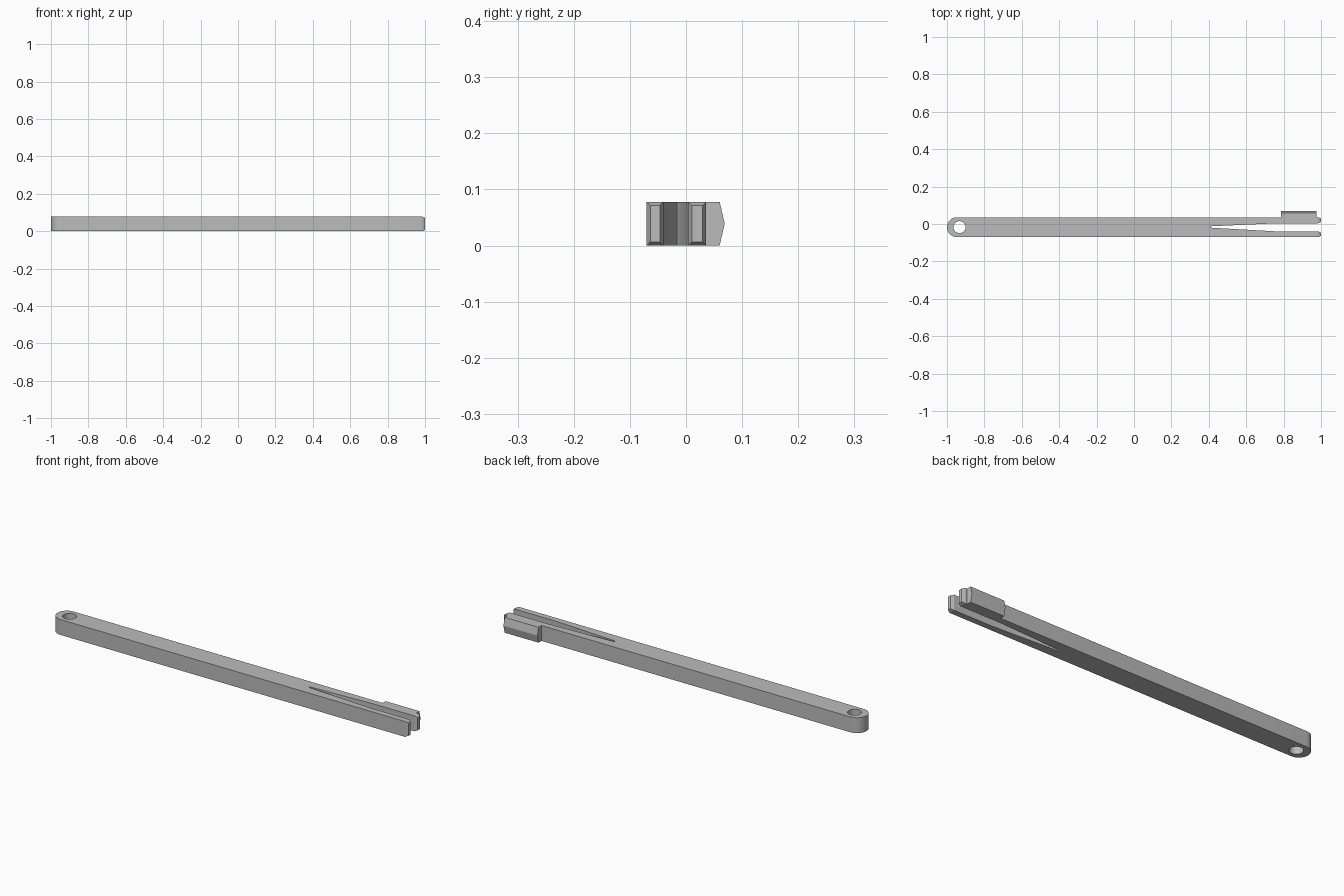
import bpy, bmesh
from math import cos, sin, pi
from mathutils import Matrix

old = bpy.data.objects.get("Cube")
if old:
    bpy.data.objects.remove(old, do_unlink=True)

HEIGHT = 0.078
FRONT, BACK = -0.07, 0.036
MID = (FRONT + BACK) / 2
RADIUS = (BACK - FRONT) / 2
TIP = 0.015        # length of the chamfered arm tips

grey = bpy.data.materials.new("plain grey")
grey.use_nodes = True
grey.diffuse_color = (0.5, 0.5, 0.5, 1)
grey.node_tree.nodes["Principled BSDF"].inputs["Base Color"].default_value = (0.5, 0.5, 0.5, 1)


def make_object(name, bm):
    bmesh.ops.recalc_face_normals(bm, faces=bm.faces)
    mesh = bpy.data.meshes.new(name)
    bm.to_mesh(mesh)
    bm.free()
    mesh.materials.append(grey)
    obj = bpy.data.objects.new(name, mesh)
    bpy.context.collection.objects.link(obj)
    return obj


def prism(points, direction):
    """Extrude a flat outline along a direction."""
    bm = bmesh.new()
    face = bm.faces.new([bm.verts.new(p) for p in points])
    result = bmesh.ops.extrude_face_region(bm, geom=[face], use_keep_orig=True)
    moved = [g for g in result["geom"] if isinstance(g, bmesh.types.BMVert)]
    bmesh.ops.translate(bm, verts=moved, vec=direction)
    bmesh.ops.recalc_face_normals(bm, faces=bm.faces)
    return bm


# Bar with a rounded end and a tapering slot between two arms
end = 1 - TIP
outline = [(-1 + RADIUS + RADIUS * cos(a), MID + RADIUS * sin(a))
           for a in (pi / 2 + pi * i / 24 for i in range(25))]
outline += [(end, FRONT), (end, -0.04), (0.77, -0.04), (0.415, -0.02),
            (0.405, -0.016), (0.415, -0.012), (0.77, 0.004), (end, 0.004), (end, BACK)]
bm = prism([(x, y, 0) for x, y in outline], (0, 0, HEIGHT))

# Chamfered arm tips
tips = [f for f in bm.faces if f.normal.x > 0.9 and f.calc_center_median().x > end - 0.001]
bmesh.ops.inset_individual(bm, faces=tips, thickness=0.009, depth=0)
bmesh.ops.translate(bm, verts=[v for f in tips for v in f.verts], vec=(TIP, 0, 0))
bar = make_object("slotted_bar", bm)

# Pivot hole
bm = bmesh.new()
bmesh.ops.create_cone(bm, cap_ends=True, segments=48, radius1=0.032, radius2=0.032, depth=0.3,
                      matrix=Matrix.Translation((-0.933, MID, HEIGHT / 2)))
cutter = make_object("hole_cutter", bm)
cutter.hide_render = True
cut = bar.modifiers.new("pivot hole", "BOOLEAN")
cut.operation = "DIFFERENCE"
cut.solver = "EXACT"
cut.object = cutter
bpy.context.view_layer.objects.active = bar
bpy.ops.object.modifier_apply(modifier=cut.name)
bpy.data.objects.remove(cutter, do_unlink=True)

# Ridged catch on the back arm
section = [(BACK, 0), (0.06, 0), (0.069, HEIGHT / 2), (0.06, HEIGHT), (BACK, HEIGHT)]
catch = make_object("catch", prism([(0.785, y, z) for y, z in section], (0.19, 0, 0)))

# Smooth the round walls and keep the corners crisp
bpy.ops.object.select_all(action="DESELECT")
bar.select_set(True)
bpy.ops.object.shade_smooth_by_angle(angle=pi / 9)
